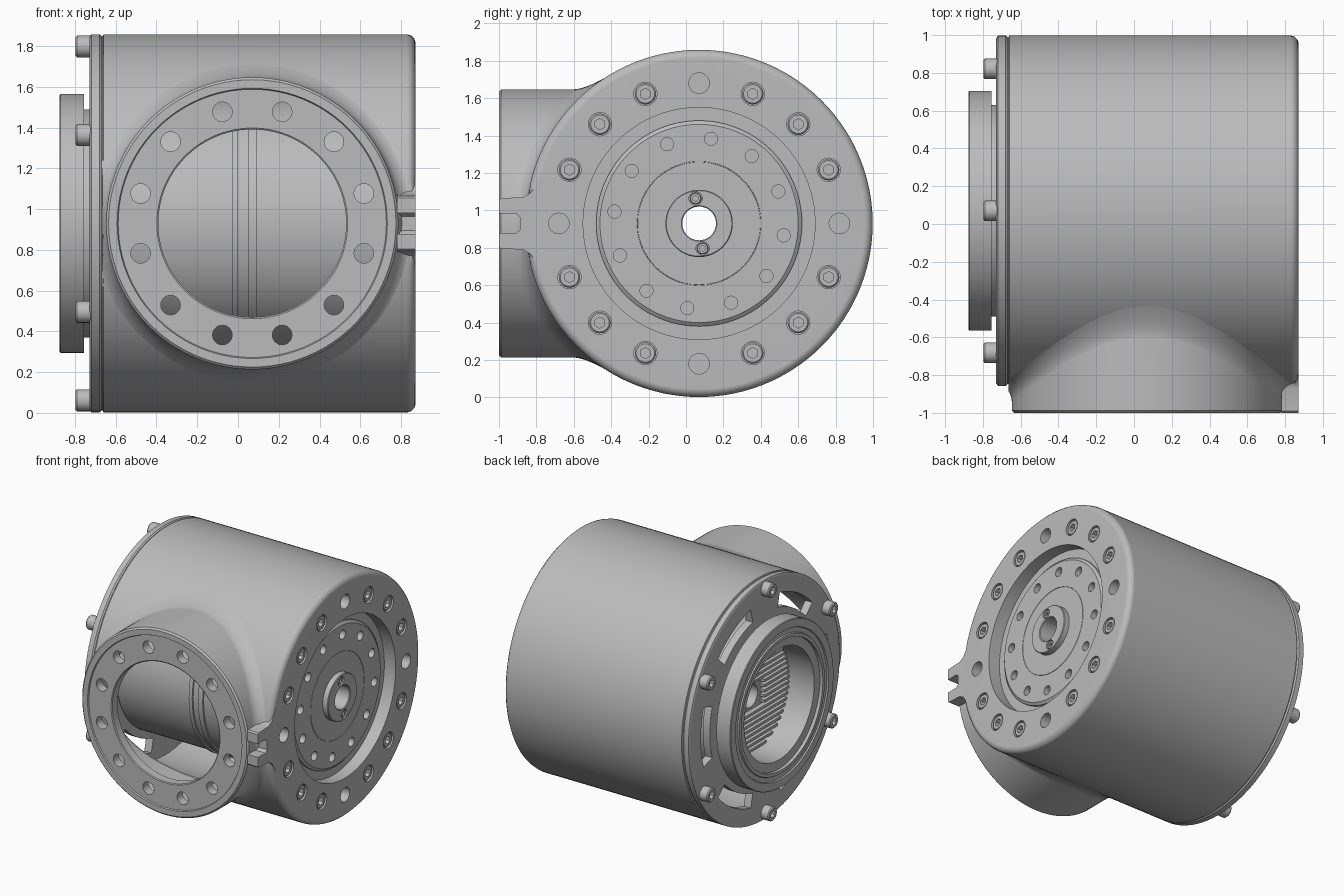
import bpy, bmesh
from math import sin, cos, pi, radians, sqrt

if "Cube" in bpy.data.objects:
    bpy.data.objects.remove(bpy.data.objects["Cube"])

CX, CY, CZ = 0.07, 0.07, 0.93      # port axis x, body axis y, shared height
R_BODY, R_PORT = 0.928, 0.717

grey = bpy.data.materials.new("machined_grey")
grey.use_nodes = True
grey.diffuse_color = (0.5, 0.5, 0.5, 1)
grey.node_tree.nodes["Principled BSDF"].inputs["Base Color"].default_value = (0.5, 0.5, 0.5, 1)
parts = []


def finish(bm, name):
    bmesh.ops.remove_doubles(bm, verts=bm.verts, dist=1e-5)
    bmesh.ops.recalc_face_normals(bm, faces=bm.faces)
    mesh = bpy.data.meshes.new(name)
    bm.to_mesh(mesh)
    bm.free()
    mesh.materials.append(grey)
    obj = bpy.data.objects.new(name, mesh)
    bpy.context.collection.objects.link(obj)
    parts.append(obj)
    return obj


def sweep(bm, ring, n, closed=True):
    """Skin a section, given as a function of angle, around a full turn."""
    rows = [[bm.verts.new(p) for p in ring(2 * pi * i / n)] for i in range(n)]
    m = len(rows[0])
    for i in range(n):
        a, b = rows[i], rows[(i + 1) % n]
        for j in range(m if closed else m - 1):
            k = (j + 1) % m
            bm.faces.new((a[j], a[k], b[k], b[j]))


def along_x(h, r, a, y=CY, z=CZ):
    return (h, y + r * cos(a), z + r * sin(a))


def along_y(h, r, a, x=CX, z=CZ):
    return (x + r * cos(a), h, z + r * sin(a))


def lathe(name, profile, n=96):
    bm = bmesh.new()
    sweep(bm, lambda a: [along_x(h, r, a) for h, r in profile], n)
    return finish(bm, name)


def rod(bm, place, u, v, h0, h1, r, n=24):
    section = [(h0, 0), (h0, r), (h1, r), (h1, 0)]
    sweep(bm, lambda a: [place(h, q, a, u, v) for h, q in section], n, False)


def prism(bm, outline, x0, x1):
    """Extrude a y-z outline along x."""
    face = bm.faces.new([bm.verts.new((x0, y, z)) for y, z in outline])
    ext = bmesh.ops.extrude_face_region(bm, geom=[face])["geom"]
    for v in ext:
        if isinstance(v, bmesh.types.BMVert):
            v.co.x = x1


def socket_screw(bm, y, z, base, top, r):
    """Round head with a hexagonal socket in its top."""
    s = 1 if top > base else -1

    def ring(a):
        hexr = 0.45 * r / cos((a + pi / 6) % (pi / 3) - pi / 6)
        sec = [(base, 0), (base, r), (top - s * 0.008, r), (top, r * 0.87),
               (top, hexr), (top - s * 0.035, hexr), (top - s * 0.035, 0)]
        return [along_x(h, q, a, y, z) for h, q in sec]
    sweep(bm, ring, 24, False)


def cut(obj, bm):
    cutter = finish(bm, "cutter")
    parts.remove(cutter)
    mod = obj.modifiers.new("cut", "BOOLEAN")
    mod.operation, mod.solver, mod.object = "DIFFERENCE", "EXACT", cutter
    deps = bpy.context.evaluated_depsgraph_get()
    mesh = bpy.data.meshes.new_from_object(obj.evaluated_get(deps))
    obj.modifiers.clear()
    obj.data = mesh
    bpy.data.objects.remove(cutter)


def circle(r, count, start):
    for i in range(count):
        a = radians(start + 360 * i / count)
        yield CY + r * cos(a), CZ + r * sin(a)


# Main housing: hollow drum with a rounded right end wall
housing = lathe("housing", [
    (-0.675, 0.85), (-0.675, 0.918), (-0.664, 0.918), (-0.66, R_BODY), (0.83, R_BODY),
    (0.85, 0.922), (0.866, 0.906), (0.872, 0.885), (0.872, 0.62), (0.775, 0.62),
    (0.775, 0.53), (0.72, 0.53), (0.72, 0.85)], 120)
bm = bmesh.new()
rod(bm, along_y, CX, CZ, -1.2, -0.2, 0.645, 72)
cut(housing, bm)
bm = bmesh.new()
for i, (y, z) in enumerate(circle(0.75, 16, 0)):
    plain = i % 4 == 0
    rod(bm, along_x, y, z, 0.76 if plain else 0.82, 0.9, 0.055 if plain else 0.062)
cut(housing, bm)

# Screws sunk in the right end wall
bm = bmesh.new()
for i, (y, z) in enumerate(circle(0.75, 16, 0)):
    if i % 4:
        socket_screw(bm, y, z, 0.815, 0.866, 0.057)
finish(bm, "housing_screws")


# Front port: tube blended into the drum, closed by a ring flange
def port_ring(a):
    f, pts = 0.085, []
    for k in range(8):
        t = k / 7 * pi / 2
        r = R_PORT + f * (1 - sin(t))
        y = CY - sqrt(R_BODY ** 2 - (r * sin(a)) ** 2) - f * (1 - cos(t)) + 0.004
        pts.append((y, r))
    inside = CY - sqrt(R_BODY ** 2 - (0.66 * sin(a)) ** 2) + 0.06
    pts += [(-0.988, R_PORT), (-1, 0.705), (-1, 0.663), (-0.99, 0.658), (-0.99, 0.468),
            (-0.985, 0.461), (-0.92, 0.461), (-0.92, 0.63),
            (max(inside, -0.9), 0.63), (max(inside, -0.9), 0.69)]
    out = [along_y(h, r, a) for h, r in pts]
    return [(min(max(x, -0.664), 0.866), y, z) for x, y, z in out]


bm = bmesh.new()
sweep(bm, port_ring, 96)
port = finish(bm, "front_port")
bm = bmesh.new()
for i in range(12):
    a = radians(15 + 30 * i)
    rod(bm, along_y, CX + 0.567 * cos(a), CZ + 0.567 * sin(a), -1.1, -0.91, 0.048)
cut(port, bm)

# Slotted lug beside the port
half = [(-0.76, 0.29), (-0.80, 0.21), (-0.83, 0.165), (-0.87, 0.14), (-0.99, 0.135),
        (-1, 0.125), (-1, 0.052), (-0.91, 0.052), (-0.888, 0.035)]
bm = bmesh.new()
prism(bm, [(y, CZ + d) for y, d in half] + [(y, CZ - d) for y, d in reversed(half)], 0.78, 0.872)
finish(bm, "lug")

# Left cover plate with curved slots
cover = lathe("cover_plate", [(-0.73, 0.54), (-0.73, 0.912), (-0.72, R_BODY),
                              (-0.68, R_BODY), (-0.67, 0.92), (-0.67, 0.54)])
bm = bmesh.new()
for i in range(6):
    arc = [radians(60 * i - 17 + 34 * k / 10) for k in range(11)]
    outline = [(CY + 0.79 * cos(a), CZ + 0.79 * sin(a)) for a in arc]
    outline += [(CY + 0.68 * cos(a), CZ + 0.68 * sin(a)) for a in reversed(arc)]
    prism(bm, outline, -0.8, -0.6)
cut(cover, bm)
bm = bmesh.new()
for y, z in circle(0.868, 6, 30):
    socket_screw(bm, y, z, -0.725, -0.797, 0.054)
finish(bm, "cover_screws")

# Motor drum with the left mounting flange, bore and two raised bands
lathe("motor_and_flange", [
    (-0.875, 0.50), (-0.875, 0.525), (-0.865, 0.53), (-0.865, 0.565), (-0.875, 0.57),
    (-0.875, 0.63), (-0.87, 0.635), (-0.755, 0.635), (-0.755, 0.56), (-0.66, 0.56),
    (-0.66, 0.62), (-0.03, 0.62), (-0.03, 0.632), (0, 0.632), (0, 0.62),
    (0.05, 0.62), (0.05, 0.632), (0.09, 0.632), (0.09, 0.62), (0.71, 0.62),
    (0.71, 0.09), (-0.6, 0.09), (-0.6, 0.43), (-0.85, 0.43), (-0.85, 0.50)])

# Cooling fins on the floor of the bore, clear of the central passage
bm = bmesh.new()
for i in range(-10, 11):
    d = i * 0.04
    w = sqrt(0.425 ** 2 - d * d)
    spans = [(-w, w)] if abs(d) > 0.11 else [(-w, -0.12), (0.12, w)]
    for a, b in spans:
        prism(bm, [(CY + a, CZ + d - 0.01), (CY + b, CZ + d - 0.01),
                   (CY + b, CZ + d + 0.01), (CY + a, CZ + d + 0.01)], -0.64, -0.595)
finish(bm, "cooling_fins")

# Output disc on the right with its raised hub
disc = lathe("output_disc", [
    (0.69, 0.09), (0.845, 0.09), (0.85, 0.095), (0.85, 0.175), (0.845, 0.18),
    (0.805, 0.18), (0.805, 0.328), (0.802, 0.329), (0.802, 0.331), (0.805, 0.332),
    (0.805, 0.53), (0.79, 0.55), (0.69, 0.55)])
bm = bmesh.new()
for y, z in circle(0.457, 12, 22):
    rod(bm, along_x, y, z, 0.76, 0.83, 0.035)
for y, z in circle(0.135, 2, 98):
    rod(bm, along_x, y, z, 0.82, 0.9, 0.036)
cut(disc, bm)
bm = bmesh.new()
for y, z in circle(0.135, 2, 98):
    socket_screw(bm, y, z, 0.80, 0.845, 0.031)
finish(bm, "hub_screws")

# Smooth curved walls, keep machined edges crisp
bpy.ops.object.select_all(action="DESELECT")
for obj in parts:
    obj.select_set(True)
bpy.context.view_layer.objects.active = parts[0]
bpy.ops.object.shade_smooth_by_angle(angle=radians(35))
for obj in parts:
    mod = obj.modifiers.new("even_shading", "WEIGHTED_NORMAL")
    mod.keep_sharp = True
